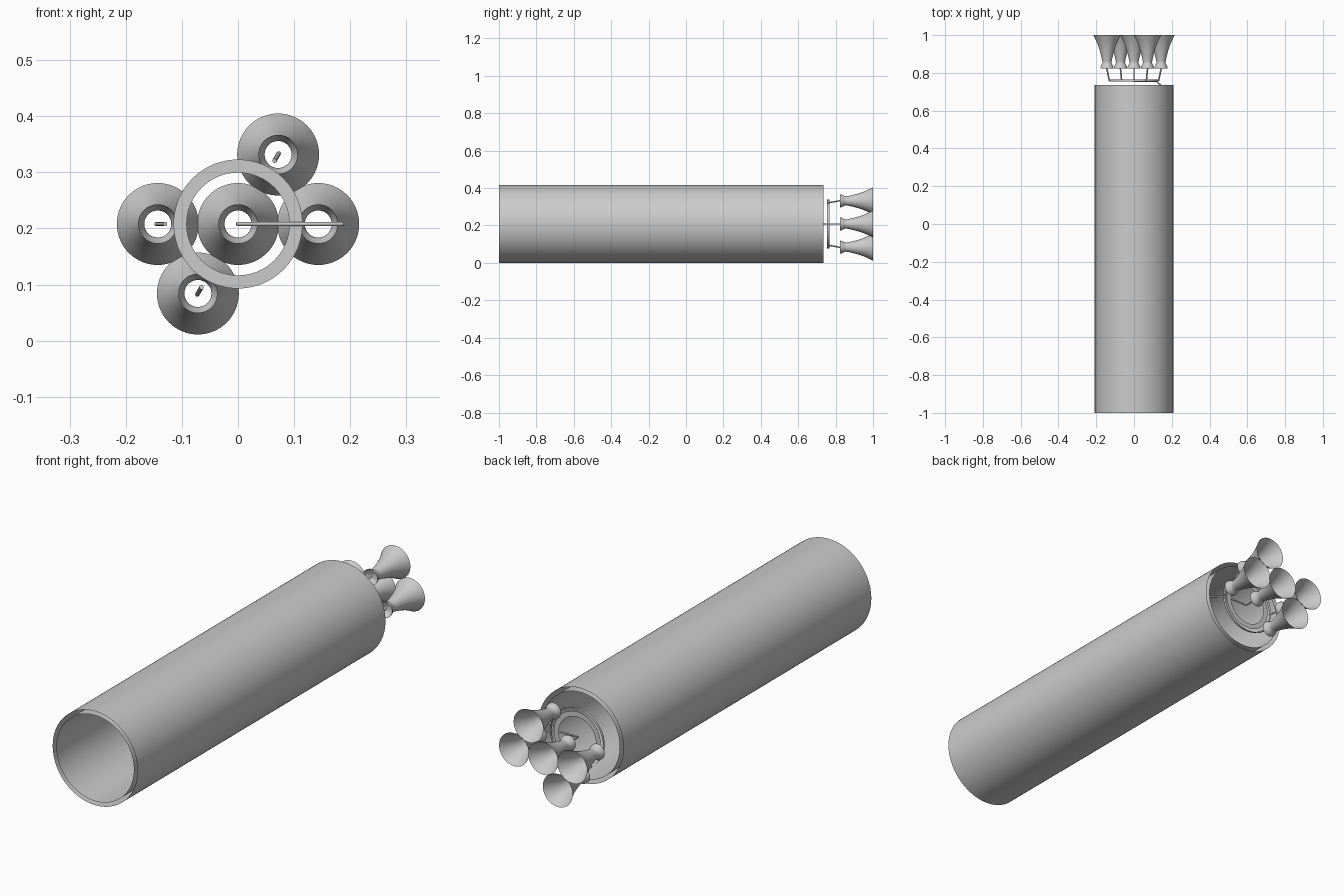
import bpy, math
from mathutils import Vector

if "Cube" in bpy.data.objects:
    bpy.data.objects.remove(bpy.data.objects["Cube"])

ZC = 0.208  # height of the body axis


def lathe(name, profile, cx=0.0, cz=ZC, seg=64):
    """Open surface of revolution about the y direction; profile = (y, r)."""
    verts, faces = [], []
    for y, r in profile:
        for i in range(seg):
            a = 2 * math.pi * i / seg
            verts.append((cx + r * math.cos(a), y, cz + r * math.sin(a)))
    for k in range(len(profile) - 1):
        for i in range(seg):
            j = (i + 1) % seg
            faces.append((k * seg + i, k * seg + j, (k + 1) * seg + j, (k + 1) * seg + i))
    me = bpy.data.meshes.new(name)
    me.from_pydata(verts, [], faces)
    me.update()
    ob = bpy.data.objects.new(name, me)
    bpy.context.collection.objects.link(ob)
    bpy.ops.object.select_all(action='DESELECT')
    bpy.context.view_layer.objects.active = ob
    ob.select_set(True)
    bpy.ops.object.shade_smooth_by_angle(angle=math.radians(35))
    return ob


def pipe(name, points, radius=0.004):
    """Round pipe through a few points."""
    cu = bpy.data.curves.new(name, 'CURVE')
    cu.dimensions = '3D'
    cu.bevel_depth = radius
    cu.bevel_resolution = 3
    cu.use_fill_caps = True
    sp = cu.splines.new('POLY')
    sp.points.add(len(points) - 1)
    for p, co in zip(sp.points, points):
        p.co = (*co, 1)
    ob = bpy.data.objects.new(name, cu)
    bpy.context.collection.objects.link(ob)
    return ob


# Body: two open concentric shells
lathe("outer_shell", [(-1.0, 0.208), (0.735, 0.208)], seg=96)
lathe("inner_shell", [(-1.0, 0.19), (0.735, 0.19)], seg=96)

# Manifold: thin hoop and flat ring behind the body
lathe("manifold_hoop", [(0.755, 0.13), (0.766, 0.13)])
lathe("manifold_ring", [(0.761, 0.0915), (0.761, 0.115)])

# Nozzles: one in the centre, four on the outer circle
BELL = [(0.823, 0.035), (0.832, 0.034), (0.843, 0.028), (0.853, 0.024), (0.863, 0.025),
        (0.89, 0.031), (0.92, 0.039), (0.95, 0.049), (0.975, 0.06), (1.0, 0.073)]
lathe("nozzle_centre", BELL)
for n, deg in enumerate((0, 60, 180, 240), 1):
    c, s = math.cos(math.radians(deg)), math.sin(math.radians(deg))
    lathe(f"nozzle_{n}", BELL, 0.143 * c, ZC + 0.143 * s)
    # Slanted supply pipe from hoop to nozzle
    pipe(f"supply_pipe_{n}", [(0.13 * c, 0.757, ZC + 0.13 * s),
                              (0.145 * c, 0.828, ZC + 0.145 * s)])

# Main feed pipe from the body wall to the centre nozzle
pipe("feed_pipe", [(0.19, 0.69, ZC), (0.12, 0.755, ZC), (0, 0.755, ZC), (0, 0.828, ZC)])
